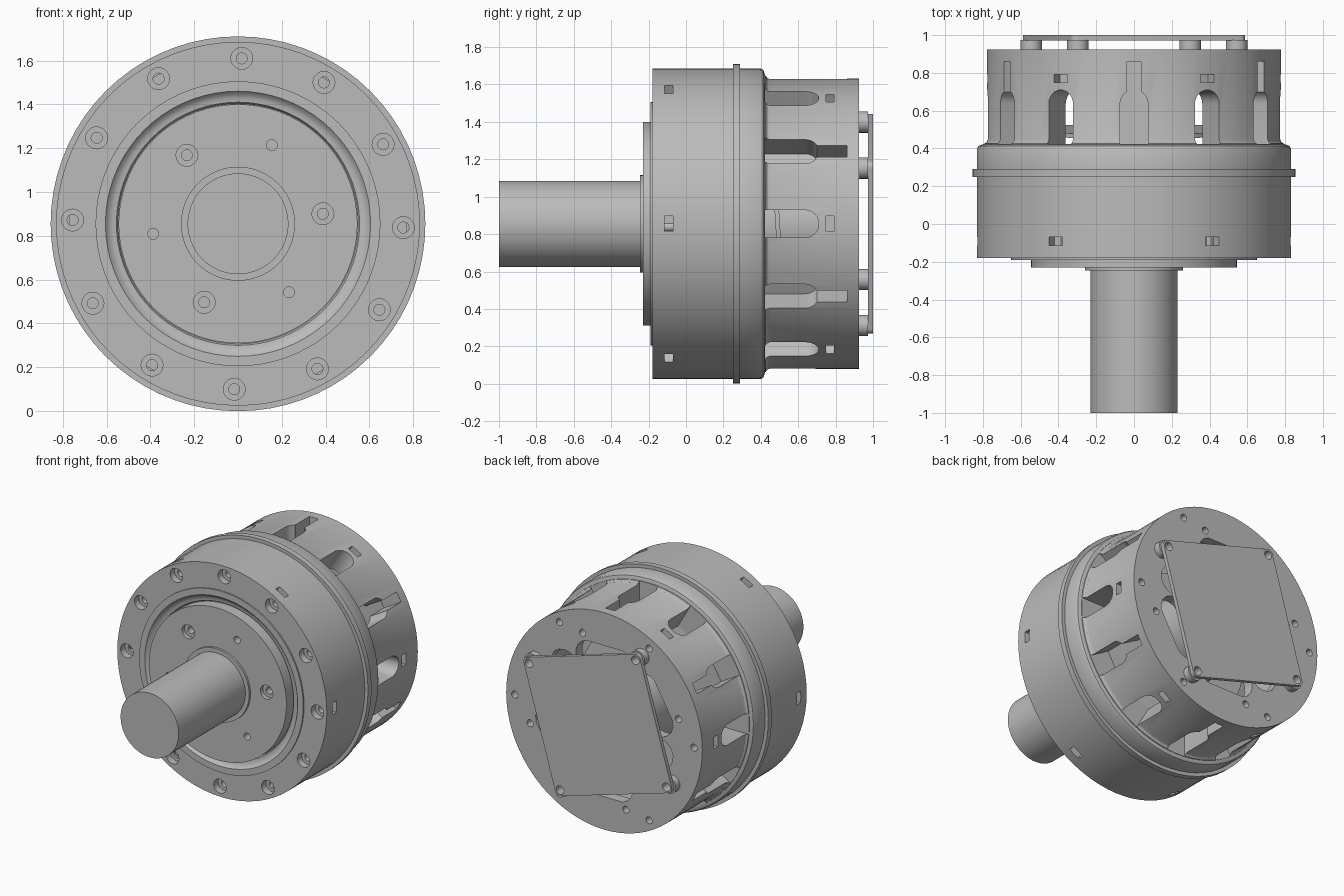
import bpy, bmesh
from math import cos, sin, pi, radians
from mathutils import Vector, Matrix

cube = bpy.data.objects.get("Cube")
if cube:
    bpy.data.objects.remove(cube, do_unlink=True)

AXIS_Z = 0.855
grey = bpy.data.materials.new("metal_grey")
grey.use_nodes = True
grey.diffuse_color = (0.5, 0.5, 0.5, 1)
grey.node_tree.nodes["Principled BSDF"].inputs["Base Color"].default_value = (0.5, 0.5, 0.5, 1)


def polar(r, deg, y=0.0, t=0.0):
    """Point at radius r and angle around the y axis, shifted t along the tangent."""
    a = radians(deg)
    return Vector((r * cos(a) - t * sin(a), y, r * sin(a) + t * cos(a)))


def lathe(bm, profile, offset=(0, 0, 0), steps=72, closed=False):
    """Turn (radius, y) points around an axis parallel to y."""
    part = bmesh.new()
    vs = [part.verts.new((r, y, 0)) for r, y in profile]
    es = [part.edges.new(p) for p in zip(vs, vs[1:])]
    if closed:
        es.append(part.edges.new((vs[-1], vs[0])))
    bmesh.ops.spin(part, geom=vs + es, cent=(0, 0, 0), axis=(0, 1, 0),
                   angle=2 * pi, steps=steps, use_duplicate=False)
    bmesh.ops.remove_doubles(part, verts=part.verts[:], dist=1e-5)
    bmesh.ops.translate(part, verts=part.verts[:], vec=offset)
    merge(bm, part)


def prism(bm, outline, place, w0, w1):
    """Extrude a 2D outline between two levels through a placing function."""
    part = bmesh.new()
    low = [part.verts.new(place(u, v, w0)) for u, v in outline]
    high = [part.verts.new(place(u, v, w1)) for u, v in outline]
    part.faces.new(low)
    part.faces.new(high)
    n = len(low)
    for i in range(n):
        j = (i + 1) % n
        part.faces.new((low[i], low[j], high[j], high[i]))
    merge(bm, part)


def merge(bm, part):
    bmesh.ops.recalc_face_normals(part, faces=part.faces[:])
    tmp = bpy.data.meshes.new("tmp")
    part.to_mesh(tmp)
    part.free()
    bm.from_mesh(tmp)
    bpy.data.meshes.remove(tmp)


def finish(name, bm, cutter=None):
    def make(label, b):
        mesh = bpy.data.meshes.new(label)
        b.to_mesh(mesh)
        b.free()
        ob = bpy.data.objects.new(label, mesh)
        ob.location.z = AXIS_Z
        bpy.context.collection.objects.link(ob)
        return ob

    ob = make(name, bm)
    ob.data.materials.append(grey)
    bpy.ops.object.select_all(action='DESELECT')
    bpy.context.view_layer.objects.active = ob
    ob.select_set(True)
    if cutter:
        tool = make(name + "_cutter", cutter)
        tool.hide_render = True
        mod = ob.modifiers.new("cut", 'BOOLEAN')
        mod.object = tool
        mod.solver = 'EXACT'
        bpy.ops.object.modifier_apply(modifier=mod.name)
        bpy.data.objects.remove(tool, do_unlink=True)
    bpy.ops.object.shade_smooth_by_angle(angle=radians(30))
    return ob


def cylinder(bm, r, y0, y1, offset=(0, 0, 0), steps=72):
    lathe(bm, [(0, y0), (r, y0), (r, y1), (0, y1)], offset, steps)


def counterbore(bm, y, r, deg, depth=0.05):
    lathe(bm, [(0, y - 0.05), (0.05, y - 0.05), (0.05, y + depth), (0.025, y + depth),
               (0.025, y + depth + 0.08), (0, y + depth + 0.08)], polar(r, deg), 20)


def radial_cut(bm, outline, deg, r0, r1):
    prism(bm, outline, lambda t, y, r: polar(r, deg, y, t), r0, r1)


def notch(bm, deg, y, r0):
    radial_cut(bm, [(-0.042, y - 0.022), (0.042, y - 0.022),
                    (0.042, y + 0.022), (-0.042, y + 0.022)], deg, r0, 0.95)


# Main housing with flange, front lip and seal groove
body, cuts = bmesh.new(), bmesh.new()
lathe(body, [(0, -0.15), (0.548, -0.15), (0.555, -0.163), (0.572, -0.165), (0.59, -0.172),
             (0.605, -0.19), (0.65, -0.19), (0.65, -0.18), (0.83, -0.18), (0.83, 0.25),
             (0.855, 0.25), (0.855, 0.29), (0.83, 0.29), (0.83, 0.40), (0.823, 0.413),
             (0.805, 0.42), (0, 0.42)])
for i in range(12):
    counterbore(cuts, -0.18, 0.755, 30 * i - 1.3)
for i in range(6):
    notch(cuts, 60 * i, -0.092, 0.77)
finish("main_housing", body, cuts)

# Front output disc with alternating counterbored and plain holes
disc, cuts = bmesh.new(), bmesh.new()
cylinder(disc, 0.545, -0.23, -0.14)
for i in range(3):
    counterbore(cuts, -0.23, 0.39, 6.7 + 120 * i, 0.03)
    cylinder(cuts, 0.025, -0.3, -0.16, polar(0.39, 66.7 + 120 * i), 16)
finish("output_disc", disc, cuts)

# Shaft and its collar
shaft = bmesh.new()
lathe(shaft, [(0, -1), (0.23, -1), (0.23, -0.245), (0.26, -0.245), (0.26, -0.2), (0, -0.2)])
finish("output_shaft", shaft)

# Rear cage: thick wall with arched windows and a slotted end cap
cage, cuts = bmesh.new(), bmesh.new()
lathe(cage, [(0, 0.85), (0.6, 0.85), (0.6, 0.405), (0.8, 0.405), (0.797, 0.425),
             (0.783, 0.435), (0.777, 0.45), (0.777, 0.925), (0, 0.925)])
HALF = 0.074
arch = [(HALF * cos(radians(a)), 0.636 + HALF * sin(radians(a))) for a in range(0, 181, 15)]
base = [(-HALF, 0.423), (HALF, 0.423)]
neck = [(0.036, 0.70), (0.036, 0.86), (-0.036, 0.86), (-0.036, 0.70)]
for i in range(12):
    outline = base + arch
    if i % 2:
        outline = base + [p for p in arch if p[0] > 0.037] + neck + [p for p in arch if p[0] < -0.037]
        radial_cut(cuts, outline, 30 * i, 0.62, 0.95)
        lower = [(-HALF, 0.423), (HALF, 0.423), (HALF, 0.64), (-HALF, 0.64)]
        radial_cut(cuts, lower, 30 * i, 0.5, 0.62)
    else:
        radial_cut(cuts, outline, 30 * i, 0.5, 0.95)
        notch(cuts, 30 * i, 0.77, 0.71)
# Kidney slots with rounded ends, and screw holes in the cap
for i in range(6):
    mid, rad, sweep = 30 + 60 * i, 0.45, 15
    outline = []
    for side in (1, -1):
        c = polar(rad, mid + side * sweep)
        for k in range(9):
            p = c + polar(0.11, mid + side * sweep + side * 90 - 90 + 22.5 * k)
            outline.append((p.x, p.z))
    prism(cuts, outline, lambda x, z, y: Vector((x, y, z)), 0.8, 1.0)
    cylinder(cuts, 0.025, 0.87, 1.0, polar(0.71, 60 * i), 16)
for i in range(4):
    cylinder(cuts, 0.025, 0.87, 1.0, polar(0.612, 73.7 + 90 * i), 16)
finish("rear_cage", cage, cuts)

# Inner hub and slightly tilted ring inside the cage
hub = bmesh.new()
cylinder(hub, 0.3, 0.4, 0.87)
finish("inner_hub", hub)
ring = bmesh.new()
lathe(ring, [(0.29, -0.012), (0.5, -0.012), (0.5, 0.012), (0.29, 0.012)], closed=True)
bmesh.ops.transform(ring, matrix=Matrix.Translation((0, 0.49, 0)) @ Matrix.Rotation(0.06, 4, 'X'),
                    verts=ring.verts[:])
finish("inner_ring", ring)

# Square back plate, turned, on four posts
TURN = 28.7
plate, cuts = bmesh.new(), bmesh.new()
outline = []
for i in range(4):
    corner = polar(0.63, TURN + 90 * i)
    for k in range(-45, 46, 15):
        p = corner + polar(0.035, TURN + 90 * i + k)
        outline.append((p.x, p.z))
prism(plate, outline, lambda x, z, y: Vector((x, y, z)), 0.972, 1.0)
for i in range(4):
    at = polar(0.62, TURN + 90 * i)
    cylinder(cuts, 0.03, 0.9, 1.1, at, 16)
    post = bmesh.new()
    lathe(post, [(0.03, 0.9), (0.057, 0.9), (0.057, 0.973), (0.03, 0.973)], at, 24, True)
    finish("plate_post_%d" % (i + 1), post)
finish("back_plate", plate, cuts)
